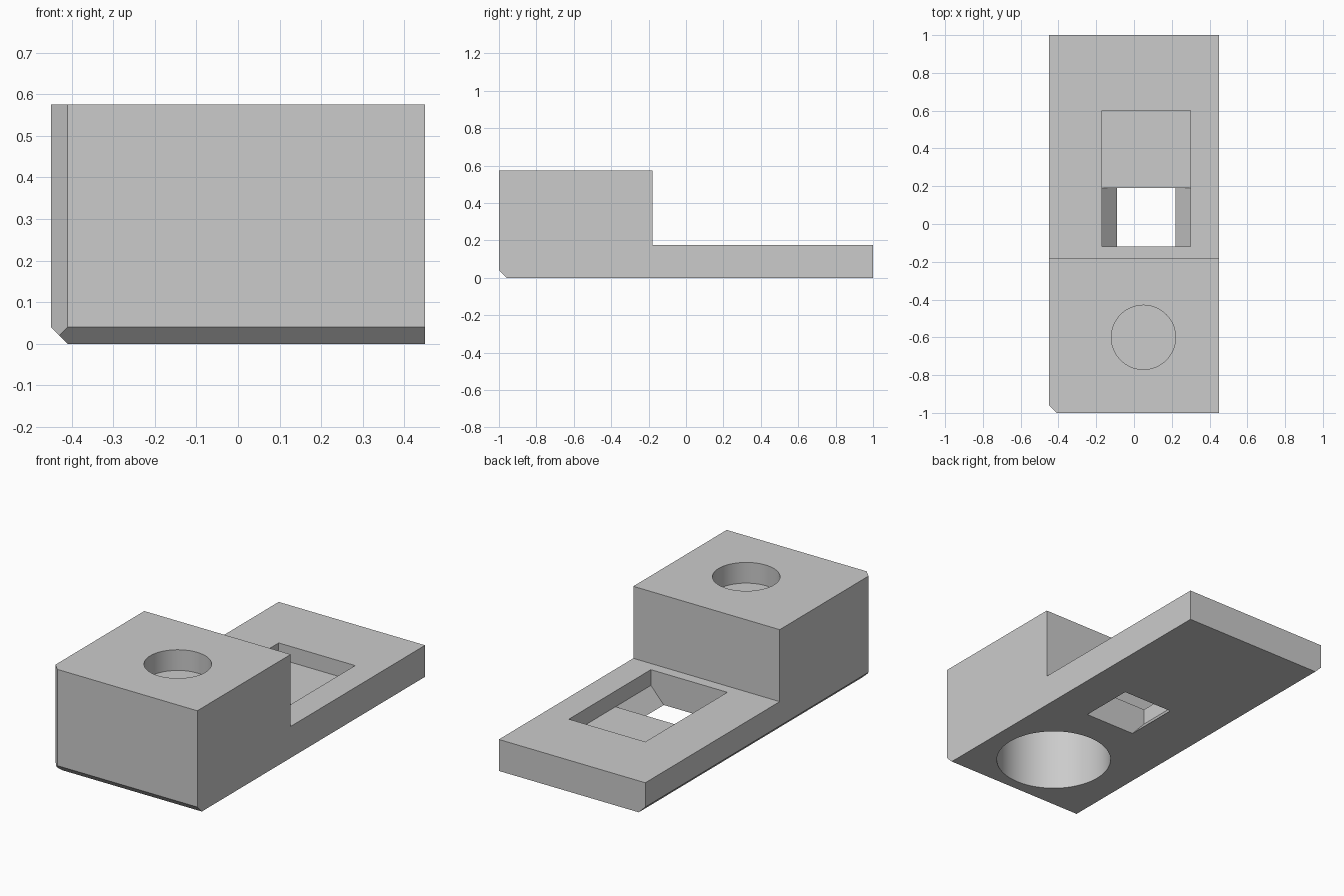
import bpy
import bmesh
import math
from mathutils import Vector

cube = bpy.data.objects.get("Cube")
if cube:
    bpy.data.objects.remove(cube, do_unlink=True)

HALF_W, HALF_L = 0.45, 1.0
TALL, LOW, STEP_Y = 0.575, 0.175, -0.18
CHAMFER = 0.04
POCKET_Z = 0.0875
FRONT_Y, SHELF_Y, BACK_Y = -0.12, 0.19, 0.60

grey = bpy.data.materials.new("plain grey")
grey.use_nodes = True
colour = (0.6, 0.6, 0.6, 1)
grey.diffuse_color = colour
grey.node_tree.nodes["Principled BSDF"].inputs["Base Color"].default_value = colour


def finish(name, bm):
    bmesh.ops.recalc_face_normals(bm, faces=bm.faces)
    mesh = bpy.data.meshes.new(name)
    bm.to_mesh(mesh)
    bm.free()
    mesh.materials.append(grey)
    obj = bpy.data.objects.new(name, mesh)
    bpy.context.collection.objects.link(obj)
    return obj


def prism(points, offset):
    """Extrude a closed outline of 3D points along an offset."""
    bm = bmesh.new()
    face = bm.faces.new([bm.verts.new(p) for p in points])
    ext = bmesh.ops.extrude_face_region(bm, geom=[face])["geom"]
    moved = [v for v in ext if isinstance(v, bmesh.types.BMVert)]
    bmesh.ops.translate(bm, verts=moved, vec=offset)
    return bm


def cylinder(name, radius, z0, z1):
    bm = bmesh.new()
    bmesh.ops.create_cone(bm, cap_ends=True, segments=96, radius1=radius,
                          radius2=radius, depth=z1 - z0)
    bmesh.ops.translate(bm, verts=bm.verts, vec=(0.05, -0.6, (z0 + z1) / 2))
    return finish(name, bm)


# Stepped body, extruded from its side outline
side = [(-HALF_L, 0), (HALF_L, 0), (HALF_L, LOW), (STEP_Y, LOW),
        (STEP_Y, TALL), (-HALF_L, TALL)]
bm = prism([(-HALF_W, y, z) for y, z in side], (2 * HALF_W, 0, 0))

# Chamfers on the three edges meeting at one lower front corner
corner = Vector((-HALF_W, -HALF_L, 0))
for a, b in ((0, 1), (0, 2), (1, 2)):
    normal = Vector((0, 0, 0))
    normal[a] = normal[b] = -1
    point = corner.copy()
    point[a] += CHAMFER
    cut = bmesh.ops.bisect_plane(bm, geom=bm.verts[:] + bm.edges[:] + bm.faces[:],
                                 plane_co=point, plane_no=normal, clear_outer=True)
    rim = [e for e in cut["geom_cut"] if isinstance(e, bmesh.types.BMEdge)]
    bmesh.ops.holes_fill(bm, edges=rim)
body = finish("stepped_block", bm)

# Shelf pocket
left, right = -0.17, 0.30
pocket = finish("pocket_cutter", prism(
    [(left, FRONT_Y, POCKET_Z), (right, FRONT_Y, POCKET_Z),
     (right, BACK_Y, POCKET_Z), (left, BACK_Y, POCKET_Z)], (0, 0, 0.2)))

# Through opening with sloping sides
funnel = [(-0.09, -0.05), (0.22, -0.05), (0.22, 0), (right, POCKET_Z),
          (right, 0.3), (left, 0.3), (left, POCKET_Z), (-0.09, 0)]
opening = finish("opening_cutter", prism(
    [(x, FRONT_Y, z) for x, z in funnel], (0, SHELF_Y - FRONT_Y, 0)))

# Blind hole above, wide bore below, thin web between them
top_hole = cylinder("top_hole_cutter", 0.17, 0.46, 0.7)
bore = cylinder("bore_cutter", 0.30, -0.1, 0.445)

bpy.ops.object.select_all(action="DESELECT")
body.select_set(True)
bpy.context.view_layer.objects.active = body
for cutter in (pocket, opening, top_hole, bore):
    mod = body.modifiers.new(cutter.name, "BOOLEAN")
    mod.operation = "DIFFERENCE"
    mod.solver = "EXACT"
    mod.object = cutter
    cutter.hide_render = True
    bpy.ops.object.modifier_apply(modifier=mod.name)
    bpy.data.objects.remove(cutter, do_unlink=True)

bpy.ops.object.shade_smooth_by_angle(angle=math.radians(30))
